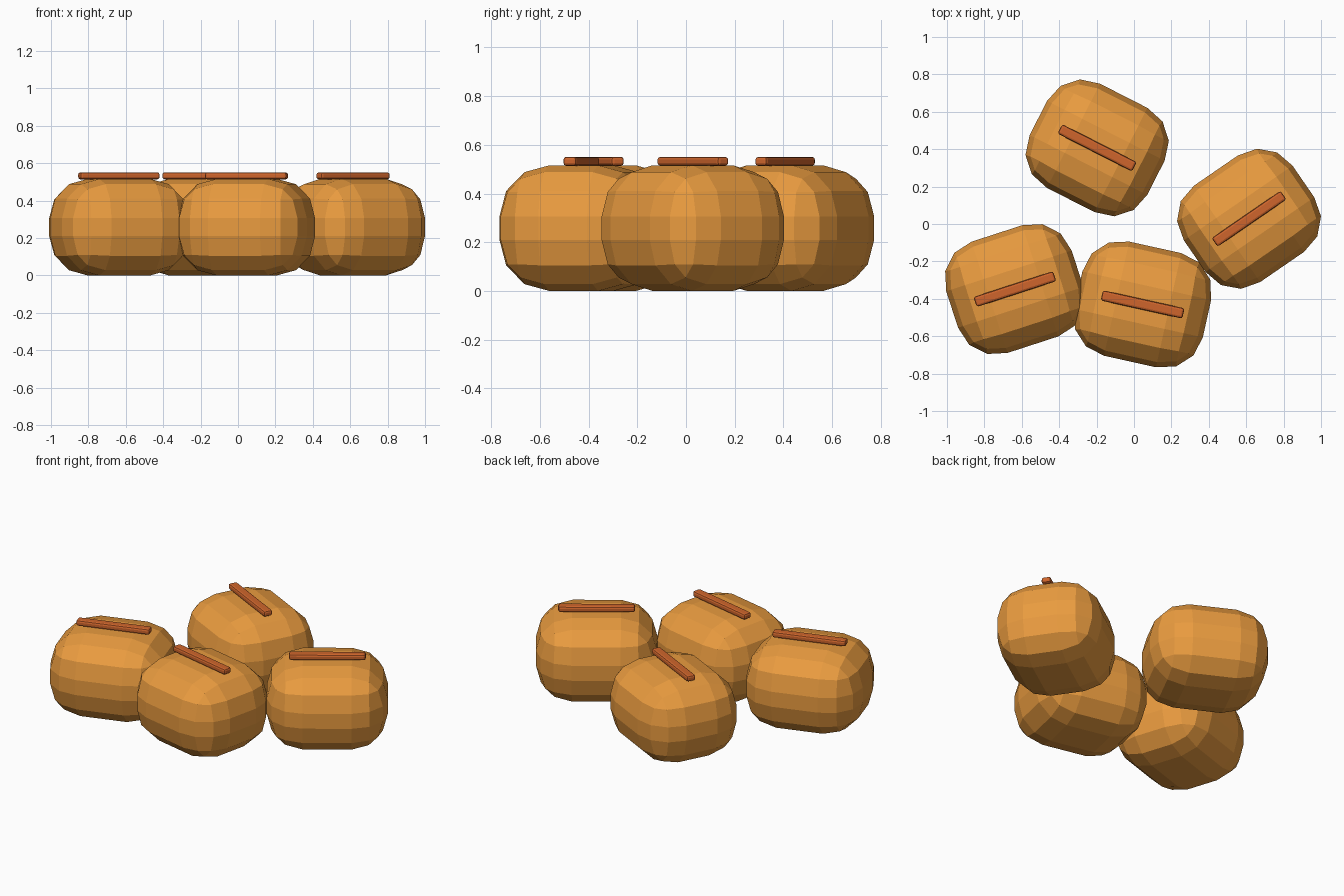
import bpy, bmesh
from math import radians
from mathutils import Matrix

if "Cube" in bpy.data.objects:
    bpy.data.objects.remove(bpy.data.objects["Cube"])


def material(name, rgb):
    m = bpy.data.materials.new(name)
    m.diffuse_color = (*rgb, 1)
    m.use_nodes = True
    m.node_tree.nodes["Principled BSDF"].inputs["Base Color"].default_value = m.diffuse_color
    return m


def rounded_box(name, size, radius, segments, loc, angle, mat):
    bm = bmesh.new()
    bmesh.ops.create_cube(bm, size=1, matrix=Matrix.Diagonal((*size, 1)))
    bmesh.ops.bevel(bm, geom=bm.edges[:], offset=radius, segments=segments,
                    profile=0.5, affect='EDGES')
    me = bpy.data.meshes.new(name)
    bm.to_mesh(me)
    bm.free()
    me.materials.append(mat)
    ob = bpy.data.objects.new(name, me)
    ob.location = loc
    ob.rotation_euler.z = radians(angle)
    bpy.context.collection.objects.link(ob)
    return ob


crust = material("crust", (0.82, 0.33, 0.05))
score = material("score", (0.62, 0.13, 0.025))

# x, y, turn of each roll
rolls = [(-0.637, -0.348, 18), (0.046, -0.43, -12.5),
         (0.615, 0.028, 34.5), (-0.197, 0.407, -27)]

for i, (x, y, a) in enumerate(rolls, 1):
    # chunky faceted roll body
    rounded_box(f"roll_{i}", (0.705, 0.625, 0.516), 0.21, 3, (x, y, 0.258), a, crust)
    # raised strip along the top
    rounded_box(f"top_strip_{i}", (0.447, 0.056, 0.037), 0.012, 2, (x, y, 0.5325), a, score)
